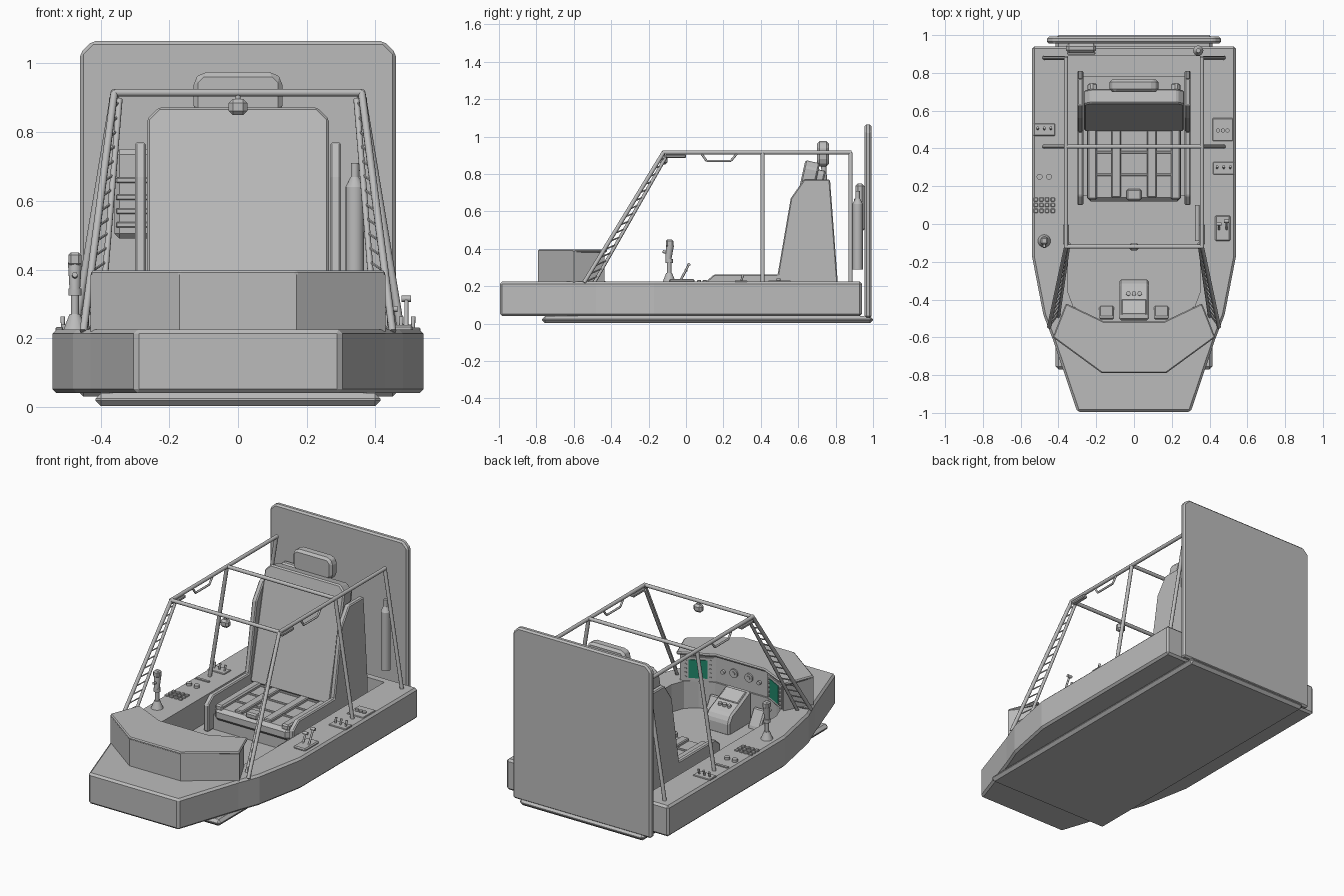
import bpy, bmesh, math
from mathutils import Matrix, Vector


def material(name, rgb):
    m = bpy.data.materials.new(name)
    m.diffuse_color = (*rgb, 1)
    return m


GREY = material("grey_paint", (0.50, 0.50, 0.50))
TEAL = material("teal_screen", (0.015, 0.25, 0.15))


def frame(a, b, o=(0, 0, 0)):
    """Matrix whose local x and y lie along a and b, starting at o."""
    a, b = Vector(a).normalized(), Vector(b).normalized()
    return Matrix.Translation(o) @ Matrix((a, b, a.cross(b))).transposed().to_4x4()


XY = frame((1, 0, 0), (0, 1, 0))
YZ = frame((0, 1, 0), (0, 0, 1))
XZ = frame((1, 0, 0), (0, 0, 1))


def finish(name, bm, mat=GREY, bevel=0, smooth=False):
    bmesh.ops.recalc_face_normals(bm, faces=bm.faces)
    me = bpy.data.meshes.new(name)
    bm.to_mesh(me)
    bm.free()
    me.materials.append(mat)
    ob = bpy.data.objects.new(name, me)
    bpy.context.collection.objects.link(ob)
    if bevel:
        mod = ob.modifiers.new("bevel", 'BEVEL')
        mod.width, mod.segments, mod.limit_method = bevel, 1, 'ANGLE'
    if smooth:
        bpy.ops.object.select_all(action='DESELECT')
        bpy.context.view_layer.objects.active = ob
        ob.select_set(True)
        bpy.ops.object.shade_smooth_by_angle(angle=math.radians(50))
    return ob


def prism(name, pts, lo, hi, m=XY, mat=GREY, bevel=0):
    bm = bmesh.new()
    f = bm.faces.new([bm.verts.new(m @ Vector((a, b, lo))) for a, b in pts])
    ext = bmesh.ops.extrude_face_region(bm, geom=[f])["geom"]
    up = m.to_3x3() @ Vector((0, 0, hi - lo))
    bmesh.ops.translate(bm, vec=up, verts=[v for v in ext if isinstance(v, bmesh.types.BMVert)])
    return finish(name, bm, mat, bevel)


def slab(name, a0, a1, b0, b1, lo, hi, m=XY, mat=GREY, bevel=0):
    return prism(name, [(a0, b0), (a1, b0), (a1, b1), (a0, b1)], lo, hi, m, mat, bevel)


def rod(name, p, q, r=0.011, r2=None, n=10):
    p, q = Vector(p), Vector(q)
    bm = bmesh.new()
    rot = (q - p).to_track_quat('Z', 'Y').to_matrix().to_4x4()
    bmesh.ops.create_cone(bm, cap_ends=True, segments=n, radius1=r, radius2=r if r2 is None else r2,
                          depth=(q - p).length, matrix=Matrix.Translation((p + q) / 2) @ rot)
    return finish(name, bm, smooth=True)


def both(half):
    """Complete a left half outline with its mirror image."""
    return half + [(-x, y) for x, y in reversed(half)]


# Hull tub with open cockpit
hull = prism("hull", both([(-0.54, 0.94), (-0.54, -0.17), (-0.48, -0.48), (-0.43, -0.61), (-0.30, -0.995)]),
             0.04, 0.225, bevel=0.012)
cut = prism("cockpit_cutter", both([(-0.35, 0.89), (-0.35, -0.36), (-0.32, -0.44), (-0.26, -0.49),
                                    (-0.17, -0.52)]), 0.06, 0.5)
cut.hide_render = True
cut.hide_set(True)
mod = hull.modifiers.new("cockpit", 'BOOLEAN')
mod.operation, mod.object, mod.solver = 'DIFFERENCE', cut, 'EXACT'

# Base plate and rear plate
slab("base_plate", -0.415, 0.415, -0.77, 1.0, 0.002, 0.04, bevel=0.016)
prism("rear_plate", both([(-0.46, 0.03), (-0.46, 1.03), (-0.425, 1.065)]), -0.992, -0.955, XZ, bevel=0.01)

# Nose hood with instrument panel
hood = [(-0.36, -0.42), (-0.43, -0.6), (-0.17, -0.79)]
prism("hood", both([(-0.17, -0.53), (-0.345, -0.435)] + hood[1:])[::-1], 0.22, 0.385)
prism("hood_top", both([(-0.16, -0.515)] + hood), 0.38, 0.397, bevel=0.006)
for s in (-1, 1):
    # angled side screens with button columns
    mid = Vector((s * 0.2575, -0.4825, 0.30))
    along = Vector((0.175, s * 0.095, 0))
    m = frame(-along, (0, 0, 1), mid)
    slab("screen_bezel", -0.085, 0.085, -0.07, 0.07, 0, 0.006, m)
    slab("side_screen", -0.052, 0.052, -0.055, 0.055, 0.004, 0.009, m, TEAL)
    for a in (-0.068, 0.068):
        for i in range(5):
            b = -0.05 + 0.025 * i
            rod("screen_button", m @ Vector((a, b, 0)), m @ Vector((a, b, 0.011)), 0.007, n=8)
    # centre dials
    rod("dial", (s * 0.05, -0.535, 0.31), (s * 0.05, -0.521, 0.31), 0.026, n=16)
    rod("dial_hub", (s * 0.05, -0.535, 0.31), (s * 0.05, -0.516, 0.31), 0.012, n=12)
    rod("panel_knob", (s * 0.12, -0.535, 0.30), (s * 0.12, -0.515, 0.30), 0.012, n=10)

# Centre console with sloped screen
prism("console", [(-0.51, 0.05), (-0.51, 0.24), (-0.49, 0.25), (-0.39, 0.20), (-0.32, 0.17), (-0.295, 0.13),
                  (-0.295, 0.05)], -0.08, 0.08, YZ, bevel=0.014)
m = frame((1, 0, 0), (0, -0.10, 0.05), (0, -0.44, 0.225)) @ Matrix.Rotation(math.pi, 4, 'Z')
m = frame((-1, 0, 0), (0, -0.10, 0.05), (0, -0.44, 0.225))
m = m @ Matrix.Rotation(math.pi, 4, 'Y')
slab("console_bezel", -0.065, 0.065, -0.045, 0.045, -0.005, 0.006, m, bevel=0.004)
slab("console_screen", -0.046, 0.046, -0.03, 0.03, 0.004, 0.009, m, TEAL)
for x in (-0.03, 0, 0.03):
    rod("console_button", (x, -0.37, 0.18), (x, -0.367, 0.203), 0.012, n=10)

# Foot pedals
for s in (-1, 1):
    prism("pedal", [(-0.505, 0.05), (-0.505, 0.16), (-0.49, 0.165), (-0.435, 0.07), (-0.435, 0.05)],
          s * 0.145 - 0.04, s * 0.145 + 0.04, YZ, bevel=0.008)

# Seat side panels
side = [(0.10, 0.06), (0.10, 0.22), (0.15, 0.262), (0.49, 0.262), (0.56, 0.67), (0.63, 0.77), (0.77, 0.77),
        (0.81, 0.24), (0.81, 0.06)]
for s in (-1, 1):
    prism("seat_side", side, s * 0.284 - 0.016, s * 0.284 + 0.016, YZ, bevel=0.006)

# Seat cushion, backrest, straps and seams
BACK = frame((1, 0, 0), (0, 0.217, 0.976), (0, 0.56, 0.20))
slab("seat_base", -0.27, 0.27, 0.15, 0.78, 0.06, 0.15)
slab("seat_cushion", -0.25, 0.25, 0.12, 0.60, 0.13, 0.205, bevel=0.02)
prism("backrest", both([(-0.265, 0), (-0.265, 0.64), (-0.23, 0.675)]), -0.01, 0.07, BACK, bevel=0.008)
for s in (-1, 1):
    prism("back_bolster", [(s * 0.195, 0), (s * 0.245, 0), (s * 0.245, 0.625), (s * 0.225, 0.645),
                           (s * 0.195, 0.63)], -0.05, 0.0, BACK, bevel=0.008)
    slab("back_strap", s * 0.095 - 0.025, s * 0.095 + 0.025, 0.02, 0.61, -0.035, 0, BACK, bevel=0.005)
    slab("cushion_strap", s * 0.095 - 0.025, s * 0.095 + 0.025, 0.14, 0.56, 0.2, 0.222, bevel=0.005)
    slab("cushion_bolster", s * 0.22 - 0.025, s * 0.22 + 0.025, 0.13, 0.56, 0.19, 0.225, bevel=0.008)
for b in (0.08, 0.225, 0.375, 0.53):
    slab("back_seam", -0.2, 0.2, b - 0.008, b + 0.008, -0.015, 0, BACK, bevel=0.004)
for y in (0.26, 0.38, 0.50):
    slab("cushion_seam", -0.2, 0.2, y - 0.007, y + 0.007, 0.2, 0.212, bevel=0.003)
slab("seat_pull", -0.04, 0.04, 0.125, 0.185, 0.2, 0.235, bevel=0.008)

# Headrest on two posts
prism("headrest", [(-0.13, 0.865), (-0.105, 0.84), (0.105, 0.84), (0.13, 0.865), (0.13, 0.95), (0.105, 0.975),
                   (-0.105, 0.975), (-0.13, 0.95)], -0.765, -0.70, XZ, bevel=0.014)
for s in (-1, 1):
    rod("headrest_post", (s * 0.08, 0.74, 0.76), (s * 0.08, 0.735, 0.88), 0.014)
    rod("harness_guide", (s * 0.22, 0.68, 0.77), (s * 0.22, 0.68, 0.825), 0.028, 0.02, n=8)

# Roll cage
R = 0.36
for s in (-1, 1):
    rod("top_rail", (s * R, -0.125, 0.915), (s * R, 0.885, 0.915))
    rod("mid_strut", (s * R, 0.41, 0.915), (s * 0.475, 0.41, 0.22))
    rod("rear_strut", (s * R, 0.88, 0.915), (s * 0.475, 0.88, 0.22))
    lo, lo2, hi = Vector((s * 0.45, -0.545, 0.22)), Vector((s * 0.40, -0.49, 0.22)), Vector((s * R, -0.12, 0.915))
    hi2 = hi + Vector((-s * 0.015, 0.015, -0.02))
    rod("front_strut", lo, hi)
    rod("front_strut_inner", lo2, hi2, 0.009)
    for i in range(16):  # lattice rungs
        t = i / 16
        rod("strut_rung", lo.lerp(hi, t), lo2.lerp(hi2, t + 0.05), 0.004, n=6)
    # grab handle and map light under the rail
    hp = [(s * R, y, z) for y, z in ((0.08, 0.912), (0.11, 0.87), (0.24, 0.87), (0.275, 0.912))]
    for a, b in zip(hp, hp[1:]):
        rod("grab_handle", a, b, 0.006, n=8)
    slab("rail_light", s * R - 0.015, s * R + 0.015, -0.11, 0.0, 0.885, 0.905, bevel=0.005)
for y in (-0.12, 0.41):
    rod("cross_bar", (-R, y, 0.915), (R, y, 0.915))
slab("bar_compass", -0.027, 0.027, -0.14, -0.10, 0.85, 0.897, bevel=0.012)
rod("compass_mount", (0, -0.12, 0.89), (0, -0.12, 0.915), 0.008)

# Left deck: control stick, keypad, knobs and switches
X = -0.475
rod("stick_base", (X, -0.09, 0.22), (X, -0.09, 0.27), 0.036, 0.016, n=14)
rod("stick_shaft", (X, -0.09, 0.26), (X, -0.09, 0.34), 0.012)
rod("stick_collar", (X, -0.09, 0.325), (X, -0.09, 0.345), 0.02)
rod("stick_grip", (X, -0.095, 0.34), (X, -0.085, 0.42), 0.016, 0.021)
slab("stick_head", X - 0.019, X + 0.019, -0.108, -0.068, 0.41, 0.45, bevel=0.008)
rod("stick_trigger", (X, -0.10, 0.38), (X, -0.125, 0.385), 0.008, n=8)
for i in range(4):
    for j in range(3):
        x, y = X - 0.045 + 0.03 * i, 0.07 + 0.03 * j
        slab("key", x - 0.011, x + 0.011, y - 0.011, y + 0.011, 0.22, 0.233, bevel=0.003)
for x in (X - 0.025, X + 0.025):
    rod("deck_knob", (x, 0.25, 0.22), (x, 0.25, 0.24), 0.016, n=12)
slab("label_strip", X - 0.045, X + 0.045, 0.335, 0.35, 0.22, 0.231)


def switch_plate(x, y):
    slab("switch_plate", x - 0.056, x + 0.056, y - 0.033, y + 0.033, 0.22, 0.231, bevel=0.003)
    for dx in (-0.035, 0, 0.035):
        rod("switch", (x + dx, y, 0.225), (x + dx, y + 0.01, 0.262), 0.005, 0.007, n=8)


switch_plate(X, 0.50)
switch_plate(0.475, 0.295)

# Right deck: throttle quadrant and button plate
slab("throttle_plate", 0.43, 0.51, -0.09, 0.045, 0.22, 0.238, bevel=0.006)
for x, q in ((0.45, (0.45, 0.0, 0.285)), (0.49, (0.49, 0.015, 0.315))):
    rod("throttle_lever", (x, -0.03, 0.23), q, 0.006)
    rod("throttle_knob", Vector(q) - Vector((0.014, 0, 0)), Vector(q) + Vector((0.014, 0, 0)), 0.009)
slab("button_plate", 0.415, 0.525, 0.44, 0.56, 0.22, 0.23, bevel=0.003)
for x in (0.445, 0.47, 0.495):
    rod("deck_button", (x, 0.495, 0.225), (x, 0.495, 0.24), 0.011, n=10)
# side grip on the inner right wall
rod("side_grip", (0.335, -0.09, 0.20), (0.335, 0.1, 0.20), 0.013)

# Rear storage: cylinder bottle and ribbed pack
rod("bottle", (0.34, 0.918, 0.29), (0.34, 0.918, 0.64), 0.027, n=16)
rod("bottle_neck", (0.34, 0.918, 0.64), (0.34, 0.918, 0.67), 0.027, 0.012, n=16)
rod("bottle_valve", (0.34, 0.918, 0.66), (0.34, 0.918, 0.71), 0.012)
slab("rear_pack", -0.36, -0.20, 0.905, 0.955, 0.49, 0.75, bevel=0.015)
for z in (0.53, 0.57, 0.61, 0.66):
    slab("pack_rib", -0.355, -0.205, 0.898, 0.91, z - 0.008, z + 0.008, bevel=0.003)
